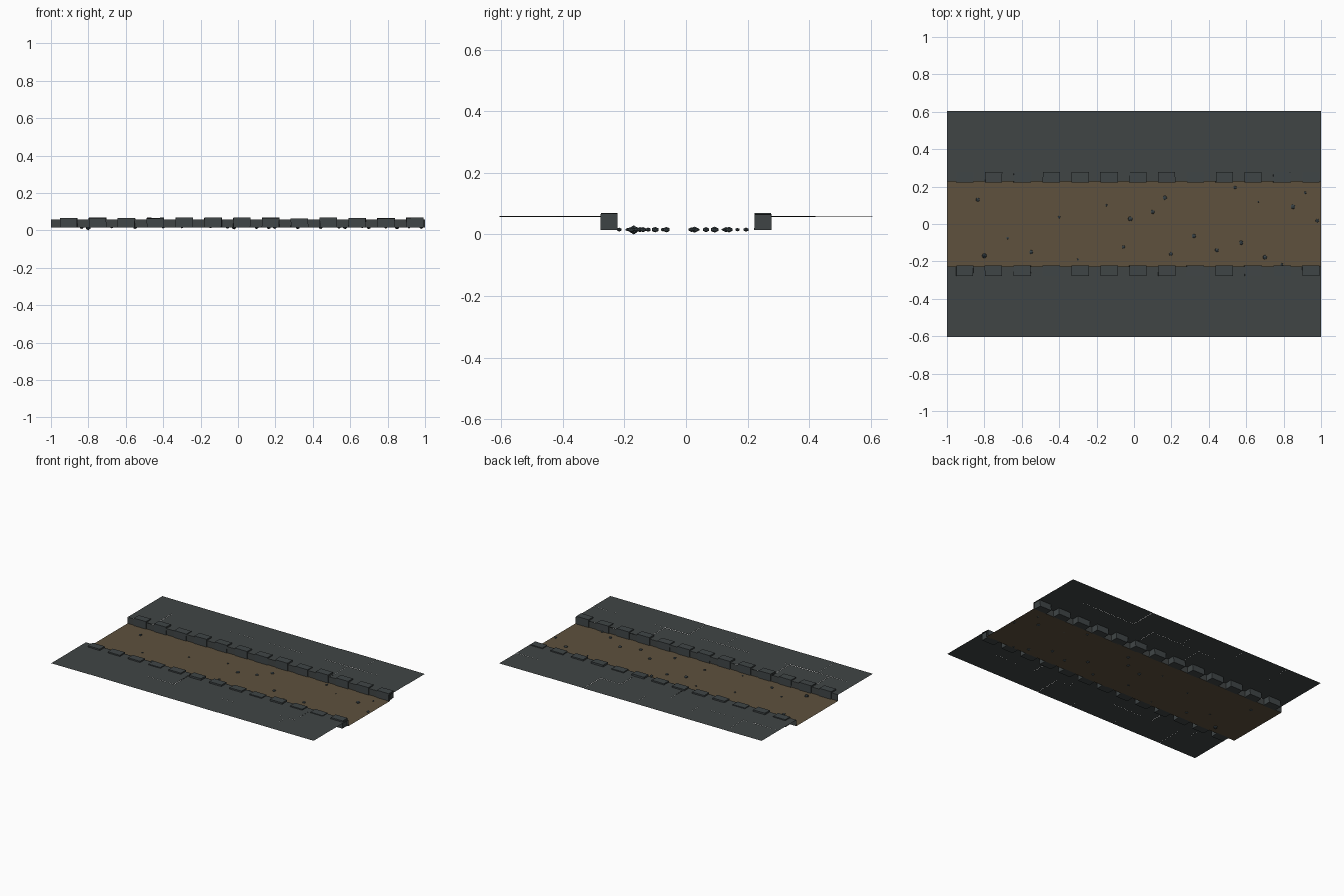
import bpy, bmesh, random
from mathutils import Matrix, Vector

if "Cube" in bpy.data.objects:
    bpy.data.objects.remove(bpy.data.objects["Cube"])

random.seed(4)


def material(name, rgb):
    lin = [((c / 255 + 0.055) / 1.055) ** 2.4 for c in rgb]
    m = bpy.data.materials.new(name)
    m.diffuse_color = (*lin, 1)
    m.use_nodes = True
    m.node_tree.nodes["Principled BSDF"].inputs["Base Color"].default_value = m.diffuse_color
    return m


slab_mat = material("slate paving", (64, 69, 69))
curb_mat = material("slate curb", (63, 69, 70))
dirt_mat = material("brown dirt", (94, 81, 61))
pebble_mat = material("blue grey pebble", (60, 70, 74))


def finish(bm, name, mat):
    me = bpy.data.meshes.new(name)
    bm.to_mesh(me)
    bm.free()
    me.materials.append(mat)
    ob = bpy.data.objects.new(name, me)
    bpy.context.collection.objects.link(ob)
    return ob


def quad(bm, pts):
    bm.faces.new([bm.verts.new(p) for p in pts])


ROAD_Z, SLAB_Z, ROAD_Y, OUT_Y = 0.015, 0.058, 0.227, 0.605

# dirt roadway, one flat sheet
bm = bmesh.new()
quad(bm, [(-1, -ROAD_Y, ROAD_Z), (1, -ROAD_Y, ROAD_Z),
          (1, ROAD_Y, ROAD_Z), (-1, ROAD_Y, ROAD_Z)])
finish(bm, "dirt_roadway", dirt_mat)


# pavements: slightly uneven slabs in two staggered rows, plus a riser
def pavement(name, side):
    bm = bmesh.new()
    rows = [(ROAD_Y, 0.42), (0.42, OUT_Y)]
    for r, (y0, y1) in enumerate(rows):
        x = -1.0
        while x < 1:
            w = random.uniform(0.24, 0.4) if x > -1 or r else 0.2
            x2 = x + w
            if x2 > 0.85:
                x2 = 1.0
            z = SLAB_Z + random.uniform(-0.001, 0.001)
            t = random.uniform(-0.0008, 0.0008)
            pts = [(x, side * y0, z - t), (x2, side * y0, z + t),
                   (x2, side * y1, z + t), (x, side * y1, z - t)]
            quad(bm, pts if side > 0 else pts[::-1])
            x = x2
    y = side * ROAD_Y
    pts = [(-1, y, ROAD_Z), (1, y, ROAD_Z), (1, y, SLAB_Z), (-1, y, SLAB_Z)]
    quad(bm, pts if side > 0 else pts[::-1])
    return finish(bm, name, slab_mat)


pavement("front_pavement", -1)
pavement("back_pavement", 1)


# rows of thirteen curb stones with worn, uneven tops
def curb(name, side):
    bm = bmesh.new()
    for i in range(13):
        cx = -0.905 + i * 0.1542
        top = random.uniform(0.063, 0.069)
        size = (0.092, 0.057, top - ROAD_Z)
        mat = (Matrix.Translation((cx, side * 0.25, (top + ROAD_Z) / 2))
               @ Matrix.Diagonal((*size, 1)))
        vs = bmesh.ops.create_cube(bm, size=1, matrix=mat)["verts"]
        for v in vs:
            v.co.x += random.uniform(-0.002, 0.002)
            if v.co.z > 0.05:
                v.co.z += random.uniform(-0.001, 0.001)
                v.co.y += (side * 0.25 - v.co.y) * 0.06
    return finish(bm, name, curb_mat)


curb("front_curb_stones", -1)
curb("back_curb_stones", 1)

# pebbles half sunk in the dirt: x, y, radius
pebbles = [
    (-.835, .13, .012), (-.80, -.17, .015), (-.675, -.075, .008),
    (-.55, -.15, .012), (-.40, .037, .008), (-.30, -.19, .007),
    (-.147, .10, .007), (-.056, -.123, .010), (-.02, .028, .014),
    (.10, .065, .012), (.165, .14, .013), (.197, -.16, .011),
    (.32, -.064, .013), (.443, -.14, .012), (.573, -.10, .013),
    (.54, .195, .010), (.70, -.178, .013), (.665, .12, .005),
    (.85, .093, .014), (.915, .167, .008), (.98, .018, .011),
    (.79, -.217, .009)]
bm = bmesh.new()
for i, (x, y, r) in enumerate(pebbles):
    deep = 1.0 if i == 1 else 0.7          # one deep stone touches the ground
    mat = (Matrix.Translation((x, y, ROAD_Z + (0 if i == 1 else 0.0007)))
           @ Matrix.Diagonal((r * 0.95, r, r * deep, 1)))
    bmesh.ops.create_icosphere(bm, subdivisions=1, radius=1, matrix=mat)
finish(bm, "pebbles", pebble_mat)
